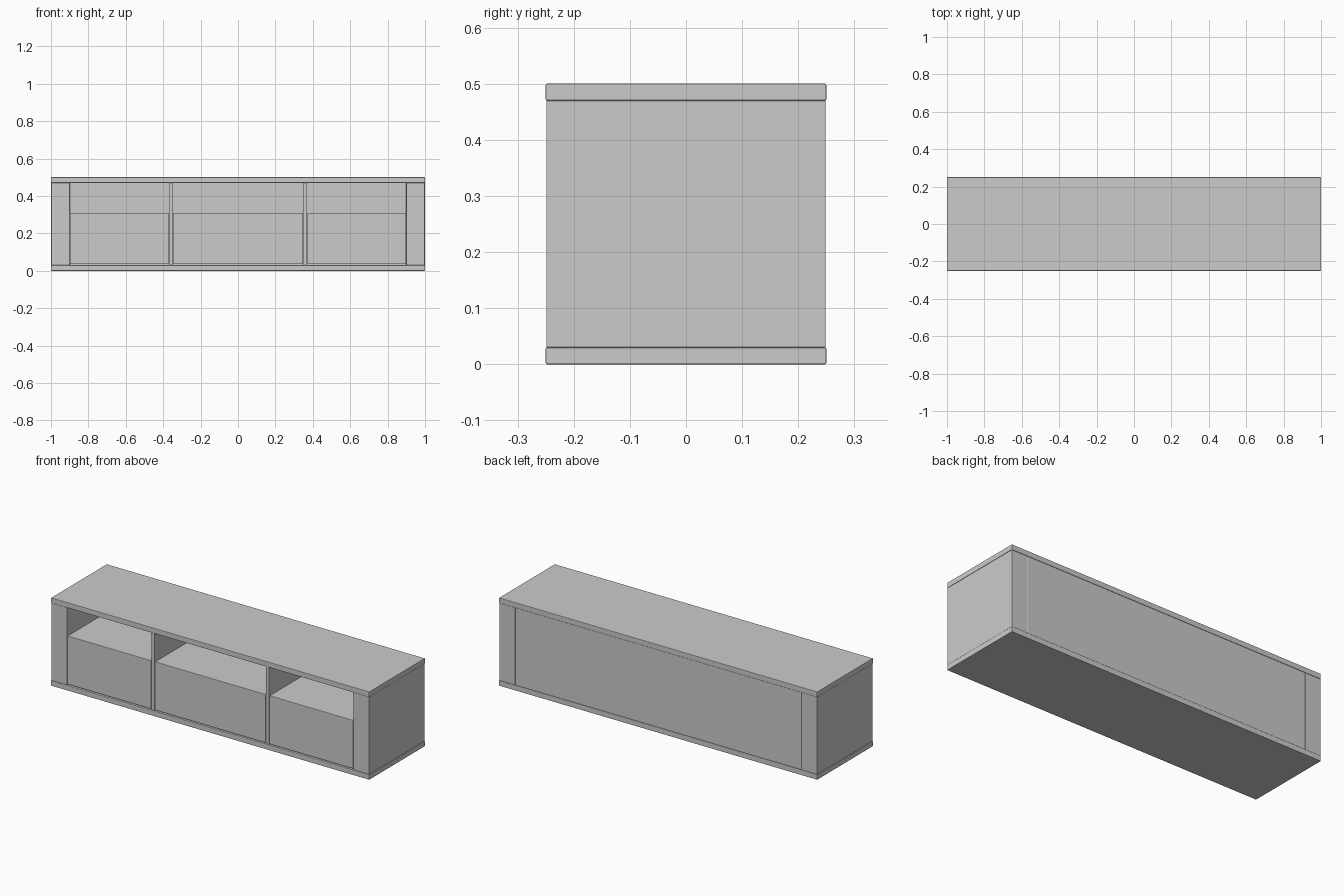
import bpy

if "Cube" in bpy.data.objects:
    bpy.data.objects.remove(bpy.data.objects["Cube"])

BEVEL = 0.002


def box(name, x, y, z):
    """Box with slightly softened edges from (min, max) ranges."""
    bpy.ops.mesh.primitive_cube_add(
        size=1, location=[(r[0] + r[1]) / 2 for r in (x, y, z)])
    ob = bpy.context.object
    ob.name = name
    ob.scale = [r[1] - r[0] for r in (x, y, z)]
    bpy.ops.object.transform_apply(location=False, rotation=False, scale=True)
    mod = ob.modifiers.new("soft_edges", "BEVEL")
    mod.width = BEVEL
    mod.segments = 2
    return ob


# Top and bottom boards
box("top_board", (-1, 1), (-0.25, 0.25), (0.47, 0.50))
box("bottom_board", (-1, 1), (-0.25, 0.25), (0.0, 0.03))

# Thick side panels and thin dividers
for side, s in (("left", -1), ("right", 1)):
    box(side + "_side_panel", sorted((s * 0.9, s * 0.999)),
        (-0.249, 0.249), (0.03, 0.47))
    box(side + "_divider", sorted((s * 0.35, s * 0.37)),
        (-0.248, 0.23), (0.03, 0.47))

# Back panel
box("back_panel", (-0.9, 0.9), (0.229, 0.249), (0.03, 0.47))

# Three drawers, leaving open space above
for name, x0, x1 in (("left", -0.9, -0.37), ("middle", -0.35, 0.35),
                     ("right", 0.37, 0.9)):
    box(name + "_drawer", (x0 + 0.002, x1 - 0.002), (-0.248, 0.229), (0.035, 0.31))
